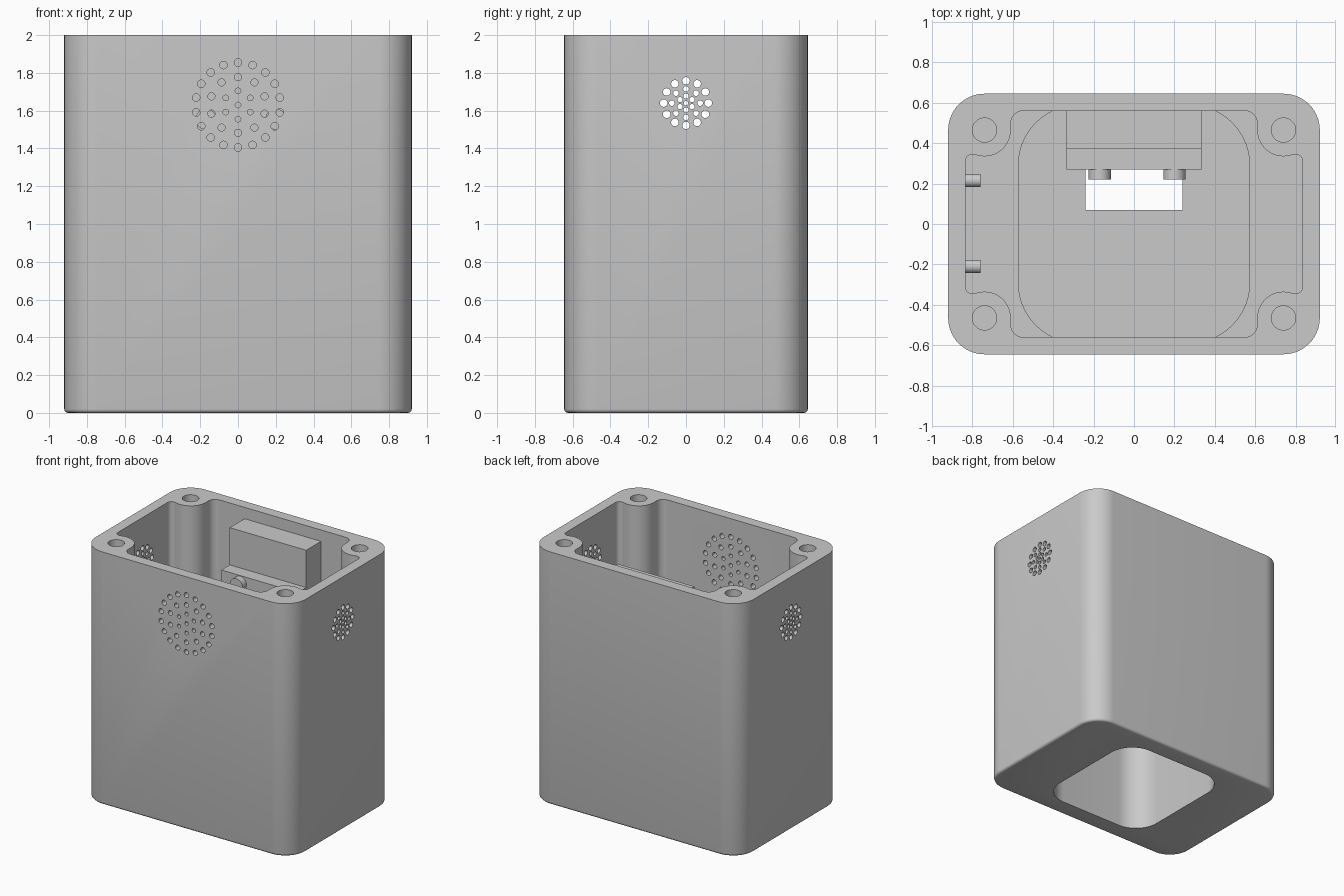
import bpy, bmesh
from math import sin, cos, pi, radians
from mathutils import Matrix

if "Cube" in bpy.data.objects:
    bpy.data.objects.remove(bpy.data.objects["Cube"])

mat = bpy.data.materials.new("matte grey")
mat.use_nodes = True
GREY = (0.59, 0.59, 0.59, 1)
mat.diffuse_color = GREY
mat.node_tree.nodes["Principled BSDF"].inputs["Base Color"].default_value = GREY


def finish(bm, name):
    bmesh.ops.recalc_face_normals(bm, faces=bm.faces)
    mesh = bpy.data.meshes.new(name)
    bm.to_mesh(mesh)
    bm.free()
    mesh.materials.append(mat)
    obj = bpy.data.objects.new(name, mesh)
    bpy.context.collection.objects.link(obj)
    return obj


def arc(cx, cy, r, a, b, n=10):
    steps = [radians(a + (b - a) * i / n) for i in range(n + 1)]
    return [(cx + r * cos(t), cy + r * sin(t)) for t in steps]


def four_way(q):
    """Mirror a quadrant outline (running from the x axis to the y axis)."""
    half = q + [(-x, y) for x, y in reversed(q)]
    return half + [(-x, -y) for x, y in half]


def round_rect(hx, hy, r):
    return four_way(arc(hx - r, hy - r, r, 0, 90, 14))


def prism(name, outline, z0, z1, bevel=0):
    bm = bmesh.new()
    lower = [bm.verts.new((x, y, z0)) for x, y in outline]
    upper = [bm.verts.new((x, y, z1)) for x, y in outline]
    bm.faces.new(lower[::-1])
    bm.faces.new(upper)
    for i in range(len(outline)):
        bm.faces.new((lower[i - 1], lower[i], upper[i], upper[i - 1]))
    bmesh.ops.recalc_face_normals(bm, faces=bm.faces)
    if bevel:
        rim = [e for e in bm.edges if all(v in lower for v in e.verts)]
        bmesh.ops.bevel(bm, geom=rim, offset=bevel, segments=3, profile=0.5, affect="EDGES")
    return finish(bm, name)


def box(name, x, y, z):
    return prism(name, [(x[0], y[0]), (x[1], y[0]), (x[1], y[1]), (x[0], y[1])], *z)


def rods(name, items, axis, length, segments=16):
    """Cylinders in one mesh; items are (centre, radius)."""
    turn = {"X": Matrix.Rotation(pi / 2, 4, "Y"),
            "Y": Matrix.Rotation(pi / 2, 4, "X"), "Z": Matrix()}[axis]
    bm = bmesh.new()
    for centre, r in items:
        bmesh.ops.create_cone(bm, cap_ends=True, segments=segments, radius1=r, radius2=r,
                              depth=length, matrix=Matrix.Translation(centre) @ turn)
    return finish(bm, name)


def combine(target, tool, operation="DIFFERENCE"):
    mod = target.modifiers.new("bool", "BOOLEAN")
    mod.operation, mod.object, mod.solver = operation, tool, "EXACT"
    graph = bpy.context.evaluated_depsgraph_get()
    mesh = bpy.data.meshes.new_from_object(target.evaluated_get(graph))
    target.modifiers.clear()
    target.data = mesh
    bpy.data.objects.remove(tool)


def grille(rings):
    """Rings of (count, ring radius, hole radius) as flat positions."""
    return [(R * sin(2 * pi * i / n), R * cos(2 * pi * i / n), r)
            for n, R, r in rings for i in range(n)]


# Outer case, hollowed from above with corner bosses left standing
case = prism("case", round_rect(0.92, 0.645, 0.18), 0, 2, bevel=0.02)
cavity = (arc(0.8, 0.31, 0.035, 0, 90, 6) + arc(0.74, 0.465, 0.13, -75, -180, 14)
          + arc(0.55, 0.5, 0.06, 0, 90, 8))
combine(case, prism("cavity", four_way(cavity), 0.1, 2.2))

# Inner sleeve, open underneath, with a window in its roof
combine(case, prism("sleeve", round_rect(0.575, 0.59, 0.3), 0.05, 1.25), "UNION")
combine(case, prism("pocket", round_rect(0.47, 0.5, 0.2), -0.2, 1.15))
combine(case, box("window", (-0.24, 0.24), (0.07, 0.27), (1, 1.4)))

# Screw holes in the bosses
screws = [((sx * 0.74, sy * 0.465, 2), 0.06) for sx in (-1, 1) for sy in (-1, 1)]
combine(case, rods("screw_holes", screws, "Z", 0.6, 32))

# Round grilles in the front and both sides
front = grille([(1, 0, 0.015), (6, 0.075, 0.015), (10, 0.148, 0.019), (18, 0.225, 0.02)])
combine(case, rods("front_holes", [((u, -0.6, 1.63 + v), r) for u, v, r in front], "Y", 0.4))
side = grille([(1, 0, 0.012), (6, 0.037, 0.014), (8, 0.075, 0.015), (12, 0.118, 0.02)])
combine(case, rods("side_holes", [((0, u, 1.64 + v), r) for u, v, r in side], "X", 2.2))

# Stepped bracket on the back wall, with two pegs
box("bracket_block", (-0.335, 0.335), (0.375, 0.57), (1.25, 1.91))
box("bracket_ledge", (-0.335, 0.335), (0.27, 0.375), (1.25, 1.615))
pegs = [rods("bracket_pegs", [((x, 0.25, 1.555), 0.055) for x in (-0.17, 0.2)], "Y", 0.06, 32)]

# Mounting pegs on the right wall
pegs.append(rods("wall_pegs", [((-0.805, y, 1.3), 0.033) for y in (-0.21, 0.215)],
                 "X", 0.09, 24))

for obj in [case] + pegs:
    bpy.ops.object.select_all(action="DESELECT")
    obj.select_set(True)
    bpy.context.view_layer.objects.active = obj
    bpy.ops.object.shade_smooth_by_angle(angle=radians(35))
